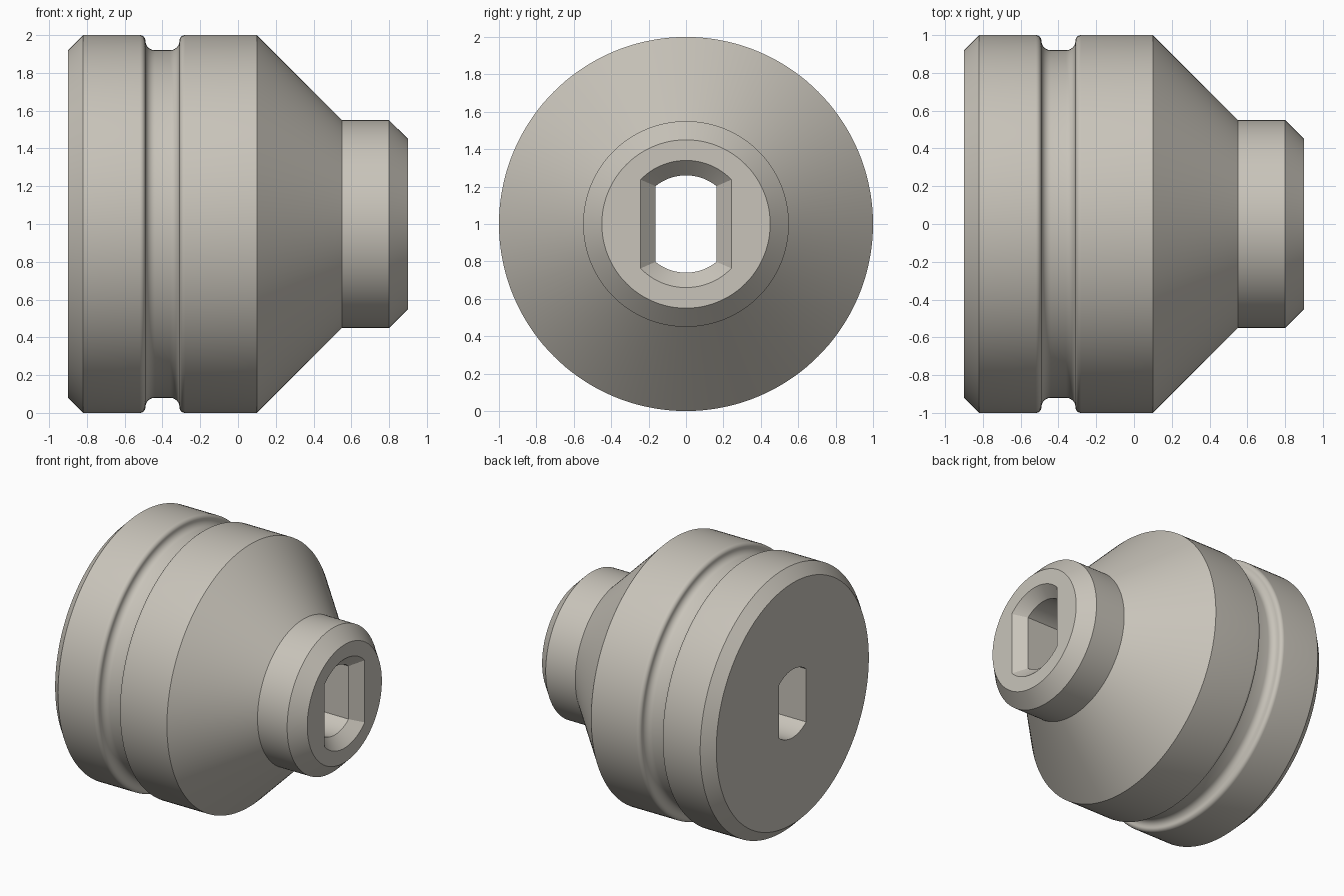
import bpy, bmesh, math

if "Cube" in bpy.data.objects:
    bpy.data.objects.remove(bpy.data.objects["Cube"])

AXIS_Z = 1.0
SEGMENTS = 144

metal = bpy.data.materials.new("warm_grey_metal")
metal.use_nodes = True
colour = (0.58, 0.55, 0.49, 1)
metal.diffuse_color = colour
metal.node_tree.nodes["Principled BSDF"].inputs["Base Color"].default_value = colour


def loft(name, sections):
    """Closed solid through matching rings of points, capped at both ends."""
    bm = bmesh.new()
    rings = [[bm.verts.new(p) for p in ring] for ring in sections]
    count = len(rings[0])
    for a, b in zip(rings, rings[1:]):
        for i in range(count):
            j = (i + 1) % count
            bm.faces.new((a[i], a[j], b[j], b[i]))
    bm.faces.new(rings[0])
    bm.faces.new(rings[-1])
    bmesh.ops.recalc_face_normals(bm, faces=bm.faces)
    mesh = bpy.data.meshes.new(name)
    bm.to_mesh(mesh)
    bm.free()
    mesh.materials.append(metal)
    obj = bpy.data.objects.new(name, mesh)
    bpy.context.collection.objects.link(obj)
    return obj


def arc(cx, cr, radius, start, end, steps=8):
    angles = [math.radians(start + (end - start) * i / steps) for i in range(steps + 1)]
    return [(cx + radius * math.cos(a), cr + radius * math.sin(a)) for a in angles]


def circle(x, r):
    return [(x, r * math.cos(math.tau * i / SEGMENTS),
             AXIS_Z + r * math.sin(math.tau * i / SEGMENTS)) for i in range(SEGMENTS)]


def double_d(x, grow, steps=24):
    """Slot outline: rounded top and bottom, flat sides, grown outwards."""
    r, w = 0.26 + grow, 0.163 + grow
    corner = math.acos(w / r)
    pts = []
    for base in (0, math.pi):
        for i in range(steps + 1):
            a = base + corner + (math.pi - 2 * corner) * i / steps
            pts.append((x, r * math.cos(a), AXIS_Z + r * math.sin(a)))
    return pts


# Turned body: groove is mirrored about its middle
GROOVE_X = -0.4
half = arc(-0.52, 0.97, 0.03, 90, 0) + arc(-0.44, 0.97, 0.05, 180, 270)[1:]
groove = half + [(2 * GROOVE_X - x, r) for x, r in reversed(half)]
profile = ([(-0.9, 0.92), (-0.82, 1.0)] + groove +
           [(0.1, 1.0), (0.55, 0.55), (0.8, 0.55), (0.9, 0.45)])
body = loft("turned_body", [circle(x, r) for x, r in profile])

# Through slot with a flared mouth at the narrow end
cutter = loft("slot_cutter", [double_d(-1.0, 0), double_d(0.82, 0), double_d(0.92, 0.1)])
cutter.hide_render = True

cut = body.modifiers.new("slot", "BOOLEAN")
cut.operation = "DIFFERENCE"
cut.solver = "EXACT"
cut.object = cutter

bpy.ops.object.select_all(action="DESELECT")
body.select_set(True)
bpy.context.view_layer.objects.active = body
bpy.ops.object.modifier_apply(modifier=cut.name)
bpy.data.objects.remove(cutter)
bpy.ops.object.shade_smooth_by_angle(angle=math.radians(25))
